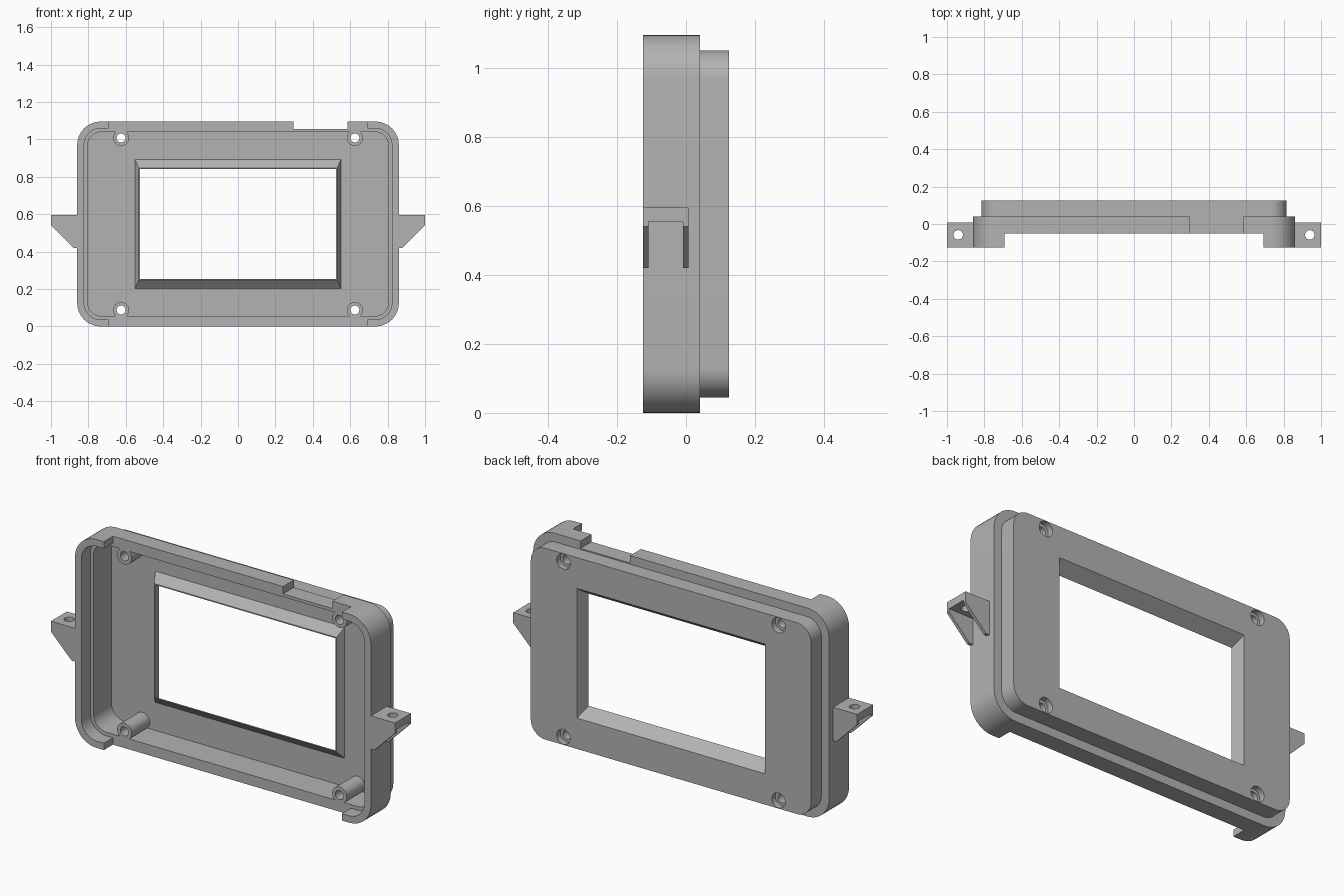
import bpy, bmesh
from math import pi, cos, sin, radians

old = bpy.data.objects.get("Cube")
if old:
    bpy.data.objects.remove(old, do_unlink=True)

grey = bpy.data.materials.new("plain grey plastic")
grey.use_nodes = True
COLOUR = (0.45, 0.45, 0.45, 1)
grey.diffuse_color = COLOUR
grey.node_tree.nodes["Principled BSDF"].inputs["Base Color"].default_value = COLOUR

MID = 0.5475      # height of the case centre
FRONT, STEP, FLANGE, FLOOR, BACK = -0.125, -0.05, 0.04, 0.1, 0.125


def loft(name, rings):
    """Closed solid through rings of points, with flat caps."""
    bm = bmesh.new()
    loops = [[bm.verts.new(p) for p in ring] for ring in rings]
    n = len(loops[0])
    for a, b in zip(loops, loops[1:]):
        for i in range(n):
            j = (i + 1) % n
            bm.faces.new((a[i], a[j], b[j], b[i]))
    bm.faces.new(loops[0])
    bm.faces.new(loops[-1])
    bmesh.ops.recalc_face_normals(bm, faces=bm.faces[:])
    mesh = bpy.data.meshes.new(name)
    bm.to_mesh(mesh)
    bm.free()
    obj = bpy.data.objects.new(name, mesh)
    mesh.materials.append(grey)
    bpy.context.collection.objects.link(obj)
    return obj


def rect(hx, z0, z1, y, r=0, steps=12):
    """Rectangle facing front, with optional rounded corners."""
    if not r:
        return [(-hx, y, z0), (hx, y, z0), (hx, y, z1), (-hx, y, z1)]
    centres = [(hx - r, z1 - r), (r - hx, z1 - r), (r - hx, z0 + r), (hx - r, z0 + r)]
    return [(cx + r * cos((q + k / steps) * pi / 2), y, cz + r * sin((q + k / steps) * pi / 2))
            for q, (cx, cz) in enumerate(centres) for k in range(steps + 1)]


def slab(name, hx, z0, z1, y0, y1, r):
    return loft(name, [rect(hx, z0, z1, y, r) for y in (y0, y1)])


def box(name, x0, x1, y0, y1, z0, z1):
    return loft(name, [[(x0, y, z0), (x1, y, z0), (x1, y, z1), (x0, y, z1)] for y in (y0, y1)])


def rod(name, x, z, r, y0, y1, n=40):
    return loft(name, [[(x + r * cos(2 * pi * i / n), y, z + r * sin(2 * pi * i / n))
                        for i in range(n)] for y in (y0, y1)])


def boolean(obj, tool, operation="DIFFERENCE"):
    mod = obj.modifiers.new("boolean", "BOOLEAN")
    mod.object, mod.operation, mod.solver = tool, operation, "EXACT"
    bpy.context.view_layer.update()
    result = bpy.data.meshes.new_from_object(
        obj.evaluated_get(bpy.context.evaluated_depsgraph_get()))
    obj.modifiers.clear()
    obj.data = result
    bpy.data.objects.remove(tool, do_unlink=True)


def smooth(obj):
    bpy.ops.object.select_all(action="DESELECT")
    obj.select_set(True)
    bpy.context.view_layer.objects.active = obj
    bpy.ops.object.shade_smooth_by_angle(angle=radians(30))


# Case: wide front flange plus narrower back
case = slab("case", 0.86, 0, 1.095, FRONT, FLANGE, 0.125)
boolean(case, slab("back", 0.815, 0.045, 1.05, 0, BACK, 0.085), "UNION")

# Stepped cavity
boolean(case, slab("lip_cut", 0.823, 0.036, 1.059, FRONT - 0.1, STEP, 0.09))
boolean(case, slab("cavity_cut", 0.805, 0.055, 1.04, FRONT - 0.1, FLOOR, 0.075))

# Shortened top and bottom walls, and cable notch in the top flange
boolean(case, box("wall_cut", -0.692, 0.692, FRONT - 0.1, STEP, -0.1, 1.2))
boolean(case, box("notch_cut", 0.297, 0.585, FRONT - 0.1, FLANGE, 1.056, 1.2))

# Window: sloped frame rising from the floor into the case
boolean(case, loft("frame", [rect(0.531, 0.247, 0.848, 0.06),
                             rect(0.55, 0.203, 0.892, FLOOR),
                             rect(0.55, 0.203, 0.892, FLOOR + 0.01)]), "UNION")
boolean(case, loft("window_cut", [rect(0.524, 0.253, 0.842, 0.05),
                                  rect(0.524, 0.253, 0.842, 0.06),
                                  rect(0.546, 0.207, 0.888, BACK),
                                  rect(0.546, 0.207, 0.888, BACK + 0.02)]))

# Screw posts with through holes and counterbores
for x in (-0.625, 0.625):
    for z in (MID - 0.46, MID + 0.46):
        boolean(case, rod("post", x, z, 0.0425, STEP, FLOOR + 0.01), "UNION")
        boolean(case, rod("hole", x, z, 0.024, -0.2, 0.2))
        boolean(case, rod("counterbore", x, z, 0.039, BACK - 0.03, 0.2))
smooth(case)

# Side mounting brackets: drilled top plate on two gussets
for side, label in ((1, "left"), (-1, "right")):
    profile = [(0.855, 0.595), (1, 0.595), (1, 0.54), (0.88, 0.42), (0.855, 0.42)]
    bracket = loft(label + "_bracket",
                   [[(side * x, y, z) for x, z in profile] for y in (FRONT, 0.007)])
    xs = sorted((side * 0.86, side * 1.1))
    boolean(bracket, box("gap", *xs, FRONT + 0.016, -0.009, 0.3, 0.555))
    drill = loft("drill", [[(side * 0.94 + 0.025 * cos(pi * i / 16), -0.058 + 0.025 * sin(pi * i / 16), z)
                            for i in range(32)] for z in (0.5, 0.7)])
    boolean(bracket, drill)
    smooth(bracket)
